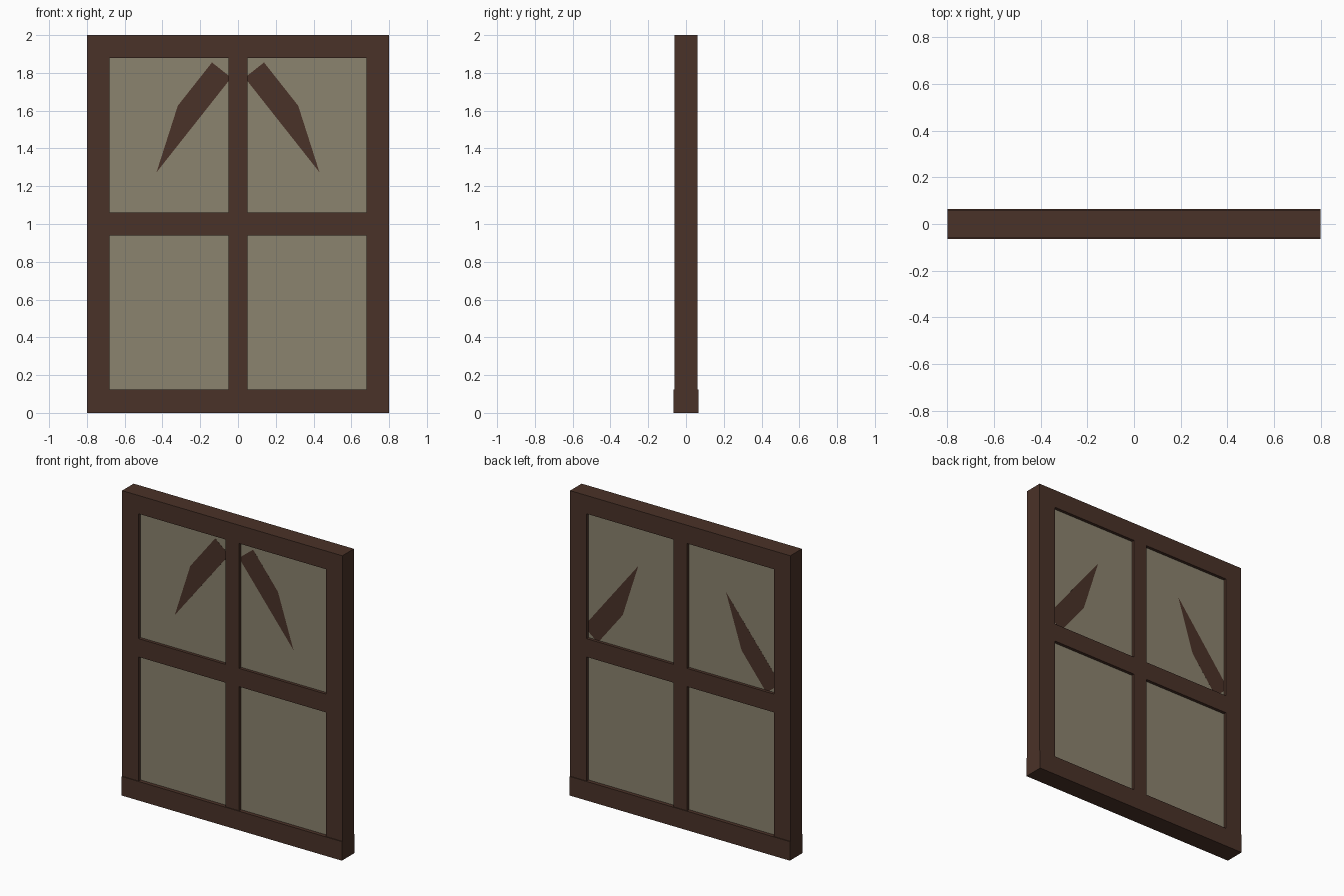
import bpy
from mathutils import Matrix, Vector

if "Cube" in bpy.data.objects:
    bpy.data.objects.remove(bpy.data.objects["Cube"])


def lin(c):
    c /= 255
    return c / 12.92 if c <= 0.04045 else ((c + 0.055) / 1.055) ** 2.4


def material(name, rgb):
    m = bpy.data.materials.new(name)
    m.diffuse_color = (*[lin(c) for c in rgb], 1)
    m.use_nodes = True
    m.node_tree.nodes["Principled BSDF"].inputs["Base Color"].default_value = m.diffuse_color
    return m


wood = material("dark_wood", (74, 50, 40))
panel = material("dull_panel", (139, 131, 110))


def box(name, centre, size, mat, turn=None):
    bpy.ops.mesh.primitive_cube_add(size=1)
    ob = bpy.context.object
    ob.name = name
    ob.data.transform(Matrix.Diagonal((*size, 1)))
    if turn:
        ob.data.transform(turn)
    ob.location = centre
    ob.data.materials.append(mat)
    return ob


# Outer frame: sill is slightly deeper than the rest
box("bottom_sill", (0, 0, 0.0625), (1.6, 0.13, 0.125), wood)
box("top_rail", (0, 0, 1.94), (1.6, 0.12, 0.12), wood)

# Inner bars
box("centre_bar", (0, 0, 1.0025), (0.1, 0.12, 1.755), wood)

# Recessed panel filling the frame
PANEL_DEPTH = 0.08
box("panel", (0, 0, 1.0025), (1.36, PANEL_DEPTH, 1.765), panel)

for side, s in (("left", -1), ("right", 1)):
    box(side + "_stile", (s * 0.74, 0, 1.0025), (0.12, 0.12, 1.755), wood)
    box(side + "_middle_rail", (s * 0.365, 0, 1.0), (0.63, 0.12, 0.12), wood)

    # Diagonal brace, level with the panel; its faces lean very slightly
    # so it shows in front near the centre and behind near the outer corner
    along = Vector((s * 0.62, 0, -0.785)).normalized()
    across = Vector((s * 0.785, 0, 0.62)).normalized()
    depth = Vector((0, 1, 0))
    turn = Matrix((along + depth * 0.0015, depth, across + depth * 0.004)).transposed().to_4x4()
    box(side + "_brace", (s * 0.375, 0, 1.45), (0.93, PANEL_DEPTH, 0.13), wood, turn)

# Keep face normals outward on the mirrored brace
for ob in bpy.context.scene.objects:
    if ob.name == "left_brace" or ob.name == "right_brace":
        bpy.context.view_layer.objects.active = ob
        bpy.ops.object.mode_set(mode='EDIT')
        bpy.ops.mesh.select_all(action='SELECT')
        bpy.ops.mesh.normals_make_consistent(inside=False)
        bpy.ops.object.mode_set(mode='OBJECT')
